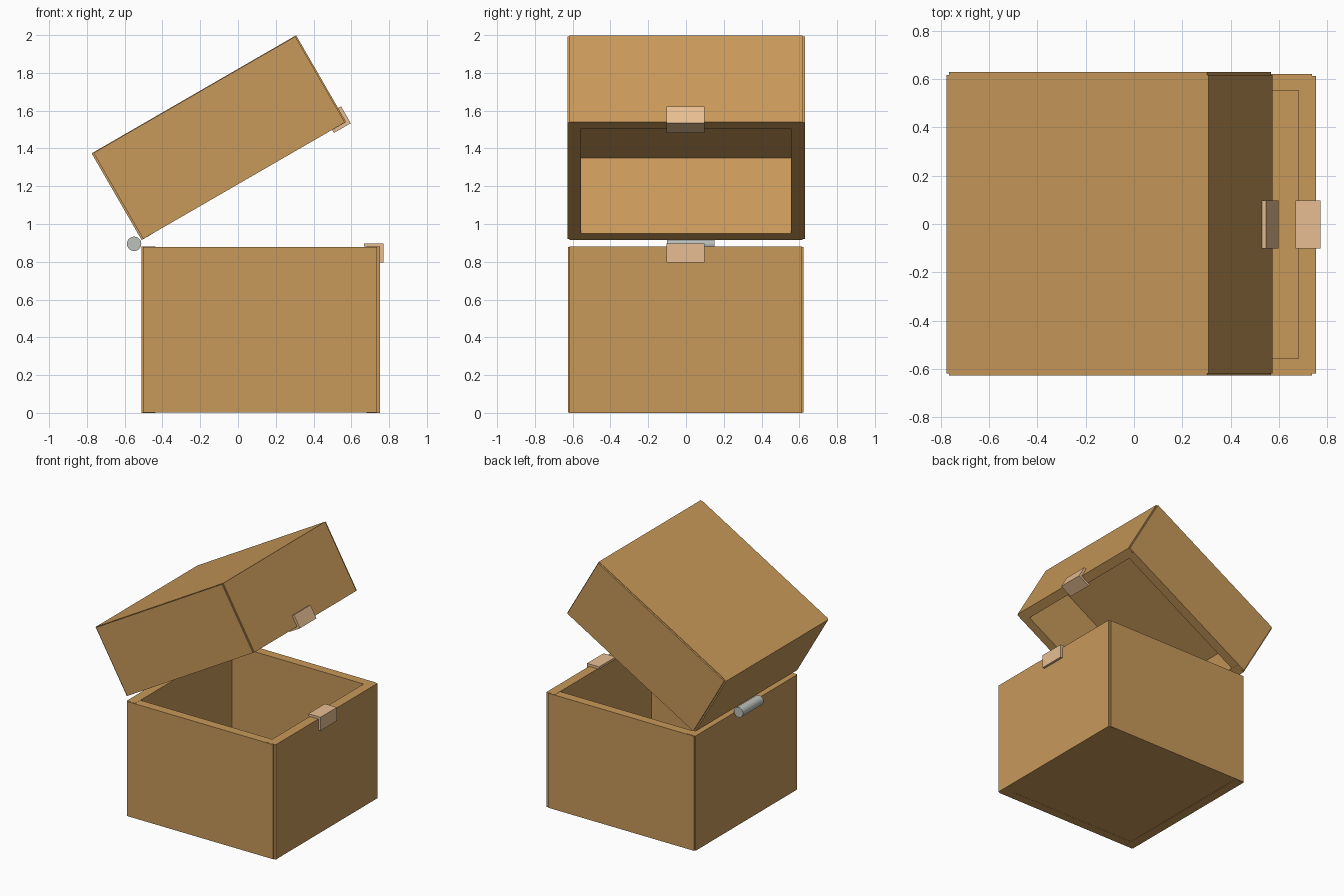
import bpy, bmesh, math
from mathutils import Matrix, Vector

if "Cube" in bpy.data.objects:
    bpy.data.objects.remove(bpy.data.objects["Cube"])


def material(name, rgb):
    m = bpy.data.materials.new(name)
    m.diffuse_color = (*rgb, 1)
    m.use_nodes = True
    m.node_tree.nodes["Principled BSDF"].inputs["Base Color"].default_value = m.diffuse_color
    return m


WOOD = material("tan wood", (0.578, 0.319, 0.102))
CLASP = material("pale tan clasp", (0.82, 0.527, 0.296))
STEEL = material("grey metal", (0.497, 0.533, 0.503))
IDENT = Matrix.Identity(4)
# Lid space: origin at the lower back edge, tipped open 30 degrees
LID = Matrix.Translation((-0.51, 0, 0.915)) @ Matrix.Rotation(math.radians(-30), 4, 'Y')


def add_object(name, bm, mat):
    bmesh.ops.recalc_face_normals(bm, faces=bm.faces)
    me = bpy.data.meshes.new(name)
    bm.to_mesh(me)
    bm.free()
    me.materials.append(mat)
    ob = bpy.data.objects.new(name, me)
    bpy.context.collection.objects.link(ob)
    return ob


def box(name, x, y, z, space=IDENT):
    bm = bmesh.new()
    bmesh.ops.create_cube(bm, size=1)
    for v in bm.verts:
        v.co = space @ Vector([(r[0] + r[1]) / 2 + c * (r[1] - r[0])
                               for c, r in zip(v.co, (x, y, z))])
    return add_object(name, bm, WOOD)


def clasp(name, corner_x, corner_z, up, space=IDENT):
    # L-shaped plate wrapped round a rim edge; up = 1 sits on top, -1 hangs below
    t, leg = 0.018, 0.085
    prof = [(t, t), (t, -leg), (0, -leg), (0, 0), (-leg, 0), (-leg, t)]
    bm = bmesh.new()
    f = bm.faces.new([bm.verts.new(space @ Vector((corner_x + a, -0.102, corner_z + b * up)))
                      for a, b in prof])
    ext = bmesh.ops.extrude_face_region(bm, geom=[f])
    bmesh.ops.translate(bm, vec=(0, 0.2, 0),
                        verts=[g for g in ext["geom"] if isinstance(g, bmesh.types.BMVert)])
    add_object(name, bm, CLASP)


# Base: floor, two end walls, two slightly proud side walls
box("base_floor", (-0.49, 0.73), (-0.6, 0.6), (0.002, 0.07))
box("base_back_wall", (-0.51, -0.437), (-0.618, 0.613), (0, 0.88))
box("base_front_wall", (0.68, 0.753), (-0.618, 0.613), (0, 0.88))
for side, y in (("left", (-0.626, -0.556)), ("right", (0.552, 0.621))):
    box(f"base_{side}_wall", (-0.503, 0.737), y, (0.001, 0.879))

# Lid: same construction, in tipped space
box("lid_top", (0, 1.25), (-0.618, 0.616), (0.46, 0.53), LID)
box("lid_back_wall", (0, 0.07), (-0.618, 0.616), (0, 0.47), LID)
box("lid_front_wall", (1.18, 1.25), (-0.618, 0.616), (0, 0.47), LID)
for side, y in (("left", (-0.627, -0.557)), ("right", (0.556, 0.63))):
    box(f"lid_{side}_wall", (0.01, 1.243), y, (0.001, 0.527), LID)

# Clasp halves on base and lid
clasp("base_clasp", 0.753, 0.88, 1)
clasp("lid_clasp", 1.25, 0, -1, LID)

# Hinge pin behind the rim
bm = bmesh.new()
bmesh.ops.create_cone(bm, cap_ends=True, segments=32, radius1=0.038, radius2=0.038, depth=0.25,
                      matrix=Matrix.Translation((-0.55, 0.025, 0.895)) @ Matrix.Rotation(math.pi / 2, 4, 'X'))
pin = add_object("hinge_pin", bm, STEEL)
for p in pin.data.polygons:
    p.use_smooth = len(p.vertices) == 4
for e in pin.data.edges:
    a, b = (pin.data.vertices[i].co for i in e.vertices)
    e.use_edge_sharp = abs(a.y - b.y) < 1e-4
